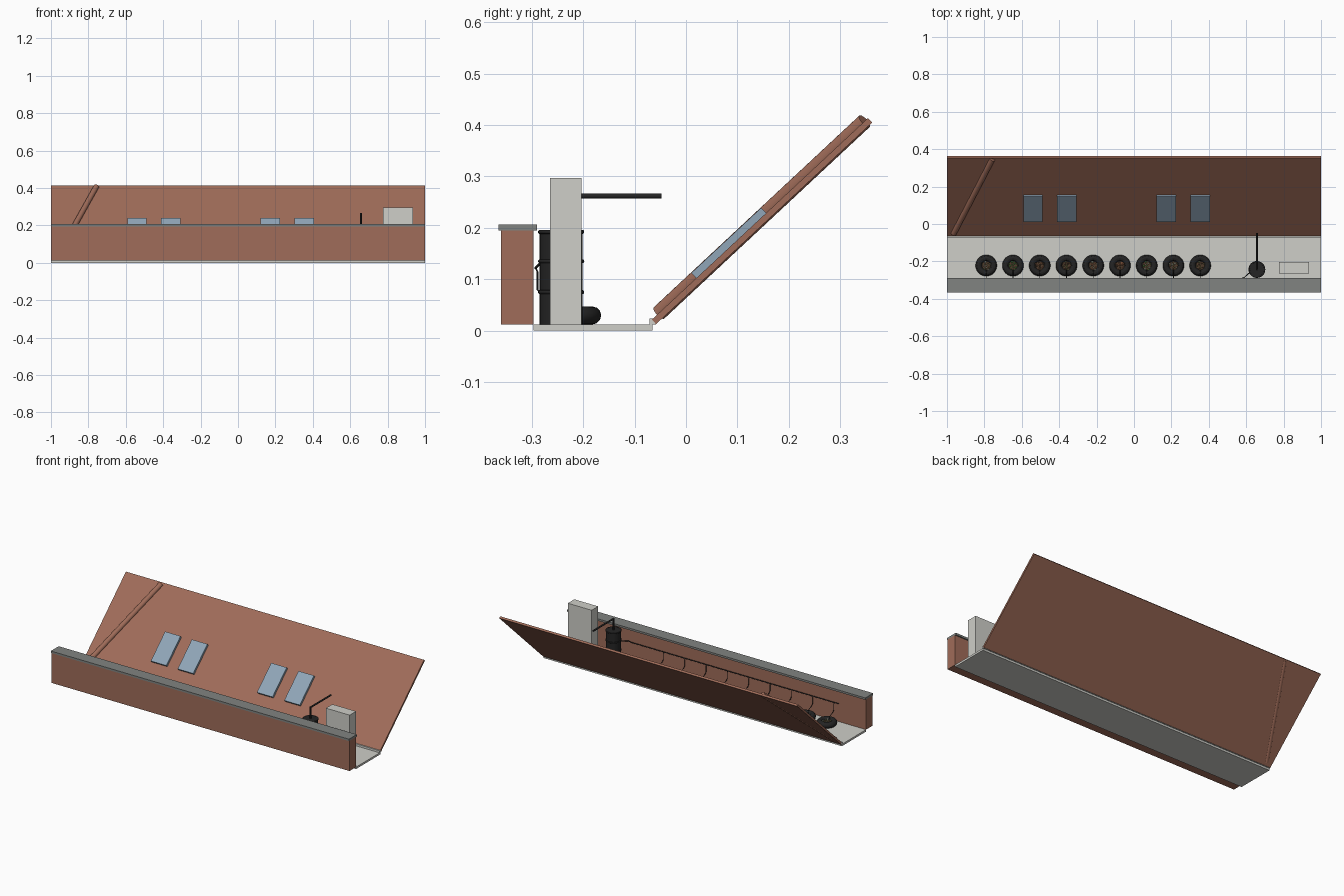
import bpy, math, random
from mathutils import Matrix, Vector

random.seed(4)
if "Cube" in bpy.data.objects:
    bpy.data.objects.remove(bpy.data.objects["Cube"])


def material(name, r, g, b):
    m = bpy.data.materials.new(name)
    m.use_nodes = True
    m.diffuse_color = (r, g, b, 1)
    m.node_tree.nodes["Principled BSDF"].inputs["Base Color"].default_value = (r, g, b, 1)
    return m


brick = material("brick brown", .35, .15, .10)
concrete = material("pale concrete", .62, .62, .58)
stone = material("grey coping", .22, .23, .22)
glass = material("blue glass", .28, .38, .48)
rubber = material("black rubber", .018, .018, .018)
soil = material("soil", .08, .045, .025)
leaf = material("leaf green", .08, .30, .06)
olive = material("olive leaf", .16, .17, .06)
pale = material("pale leaf", .42, .46, .32)
clay = material("terracotta", .40, .16, .08)

FLAT = Matrix.Identity(4)
SLOPE = Matrix.Rotation(math.radians(43), 4, 'X')


def finish(name, mat, smooth=False):
    ob = bpy.context.object
    ob.name = name
    ob.data.materials.append(mat)
    if smooth:
        bpy.ops.object.shade_smooth_by_angle()
    return ob


def box(name, mat, xs, ys, zs, frame=FLAT):
    bpy.ops.mesh.primitive_cube_add(size=1)
    ob = finish(name, mat)
    mid = Vector([(a + b) / 2 for a, b in (xs, ys, zs)])
    size = [b - a for a, b in (xs, ys, zs)]
    ob.data.transform(frame @ Matrix.Translation(mid) @ Matrix.Diagonal(size + [1]))
    return ob


def rod(name, mat, a, b, radius, sides=20):
    a, b = Vector(a), Vector(b)
    bpy.ops.mesh.primitive_cylinder_add(vertices=sides, radius=radius, depth=(b - a).length,
                                        location=(a + b) / 2)
    ob = finish(name, mat, True)
    ob.rotation_euler = (b - a).to_track_quat('Z', 'Y').to_euler()
    return ob


def ring(name, mat, loc, major, minor):
    bpy.ops.mesh.primitive_torus_add(location=loc, major_radius=major, minor_radius=minor,
                                     major_segments=32, minor_segments=12)
    return finish(name, mat, True)


def ball(name, mat, loc, radius):
    bpy.ops.mesh.primitive_ico_sphere_add(subdivisions=1, radius=radius, location=loc)
    return finish(name, mat)


def hose(name, points, radius):
    curve = bpy.data.curves.new(name, 'CURVE')
    curve.dimensions = '3D'
    curve.bevel_depth = radius
    curve.bevel_resolution = 1
    curve.use_fill_caps = True
    spline = curve.splines.new('POLY')
    spline.points.add(len(points) - 1)
    for p, co in zip(spline.points, points):
        p.co = (*co, 1)
    ob = bpy.data.objects.new(name, curve)
    bpy.context.collection.objects.link(ob)
    curve.materials.append(rubber)


# Floor, parapet and coping
box("floor", concrete, (-1, 1), (-.297, -.065), (0, .012))
box("front_wall", brick, (-1, 1), (-.36, -.297), (.012, .195))
box("coping", stone, (-1, 1), (-.365, -.29), (.195, .207))

# Sloping roof with sill, windows and diagonal beam
box("roof", brick, (-1, 1), (-.034, .541), (.049, .061), SLOPE)
box("roof_sill", concrete, (-1, 1), (-.071, -.058), (.012, .024))
for x in (-.54, -.36, .172, .355):
    box("roof_window", glass, (x - .052, x + .052), (.084, .27), (.061, .075), SLOPE)
rod("roof_beam", brick, SLOPE @ Vector((-.965, -.015, .061)),
    SLOPE @ Vector((-.757, .532, .061)), .015)

# Utility cabinet
box("cabinet", concrete, (.775, .935), (-.265, -.203), (.012, .297))

# Water tank and its feed pipe
TX, TY = .657, -.243
rod("tank", rubber, (TX, TY, .012), (TX, TY, .195), .042, 32)
for z in (.075, .135, .192):
    ring("tank_rim", rubber, (TX, TY, z), .041, .004)
rod("feed_riser", rubber, (TX, TY, .19), (TX, TY, .265), .005)
rod("feed_pipe", rubber, (TX, TY - .004, .262), (TX, -.048, .262), .005)

# Watering line along the wall
hose("main_hose", [(TX - .02, TY, .13), (.59, -.285, .13), (.57, -.293, .122),
                   (-.82, -.293, .122)], .0025)

# Tyre planters with soil, plants and drip hoses
planting = [(pale, olive), (leaf, leaf), (soil, clay), (olive, soil), (pale, clay),
            (soil, clay), (leaf, pale), (olive, pale), (olive, soil)]
for i, mats in enumerate(planting):
    x, y = -.79 + i * .143, -.222
    ring("tyre", rubber, (x, y, .0295), .0395, .0175)
    rod("soil_bed", soil, (x, y, .012), (x, y, .034), .034)
    for k in range(12):
        a, r = k * 2.4, .008 * math.sqrt(k)
        ball("plant", mats[k % 2], (x + r * math.cos(a), y + r * math.sin(a), .035),
             random.uniform(.003, .0065))
    hose("drip_hose", [(x, -.293, .122), (x, -.289, .115), (x, -.289, .08),
                       (x, -.282, .07), (x, -.25, .055), (x, -.245, .035)], .0018)
ball("gourd", clay, (-.79 + 5 * .143 + .012, -.212, .036), .011)
